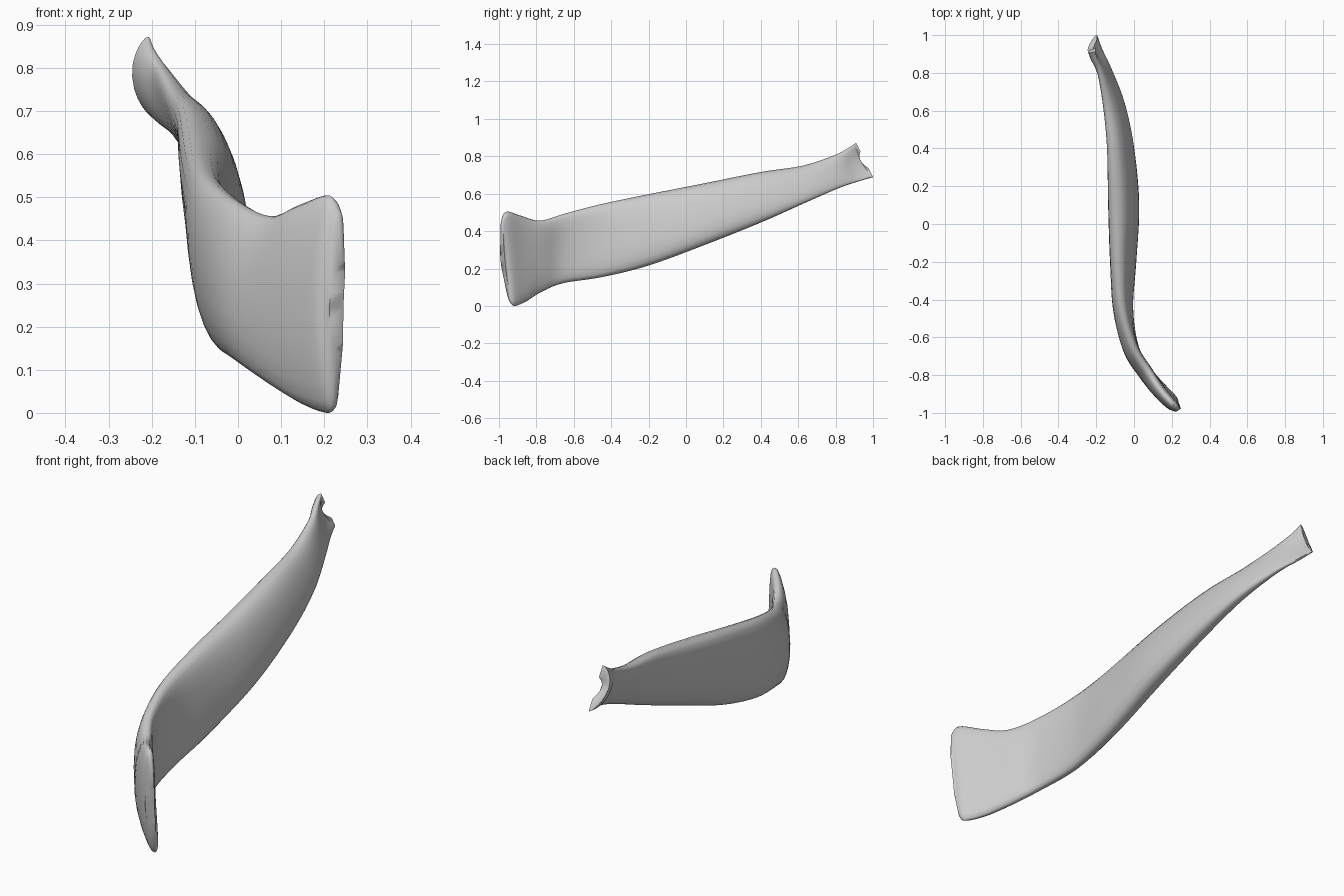
import bpy, bmesh, math
from mathutils import Vector

if "Cube" in bpy.data.objects:
    bpy.data.objects.remove(bpy.data.objects["Cube"])

# Stations along the blade: lower edge xyz, upper edge xyz, thickness, sideways bow
STATIONS = [
    (.226, -.945, .035, .238, -.985, .465, .040, -.012),
    (.212, -.920, .004, .212, -.96, .508, .064, -.016),
    (.148, -.86, .025, .140, -.88, .485, .076, -.016),
    (.070, -.78, .075, .075, -.78, .460, .080, -.014),
    (.002, -.66, .125, -.005, -.65, .497, .084, -.016),
    (-.034, -.45, .158, -.065, -.45, .549, .098, -.010),
    (-.030, -.20, .220, -.085, -.20, .601, .122, 0),
    (-.020, .10, .330, -.092, .10, .660, .140, .002),
    (-.036, .40, .450, -.110, .40, .720, .115, .003),
    (-.070, .63, .552, -.140, .62, .753, .085, .000),
    (-.130, .82, .635, -.175, .79, .808, .054, -.006),
    (-.175, .93, .672, -.200, .87, .850, .042, -.020),
    (-.198, 1.0, .692, -.208, .91, .876, .032, -.028),
]
STEPS, HALF = 5, 12


def spline(rows, i, t):
    p = [rows[max(0, min(len(rows) - 1, i + k))] for k in (-1, 0, 1, 2)]
    return [0.5 * (2 * b + (c - a) * t + (2 * a - 5 * b + 4 * c - d) * t * t
                   + (3 * b - a - 3 * c + d) * t ** 3) for a, b, c, d in zip(*p)]


rows = [spline(STATIONS, i, k / STEPS)
        for i in range(len(STATIONS) - 1) for k in range(STEPS)] + [list(STATIONS[-1])]
mids = [(Vector(r[:3]) + Vector(r[3:6])) / 2 for r in rows]

# Loft flattened oval sections along the blade
bm = bmesh.new()
rings = []
for i, r in enumerate(rows):
    low, high = Vector(r[:3]), Vector(r[3:6])
    tan = mids[min(i + 1, len(rows) - 1)] - mids[max(i - 1, 0)]
    side = Vector((tan.y, -tan.x, 0)).normalized()
    back = max(0, (i - len(rows) + 11) / 10)
    ring = []
    for k in range(2 * HALF):
        a = math.pi * k / HALF
        c, s = math.cos(a), math.sin(a)
        h = math.copysign(abs(c) ** .85, c)
        w = math.copysign(abs(s) ** .8, s)
        arch = 1 - h * h
        co = low.lerp(high, .5 + .5 * h) + side * (w * r[6] / 2 + arch * r[7])
        co.y -= .02 * arch * back
        ring.append(bm.verts.new(co))
    rings.append(ring)
n = 2 * HALF
for a, b in zip(rings, rings[1:]):
    for k in range(n):
        bm.faces.new((a[k], a[(k + 1) % n], b[(k + 1) % n], b[k]))


# Close both ends: a rounded rim in front, a flat cut at the back
def shrunk(ring, scale, push):
    out = []
    for k in range(n):
        opposite = ring[(HALF - k) % n]   # same height, other side
        centre = (ring[k].co + opposite.co) / 2
        out.append(bm.verts.new(centre + (ring[k].co - centre) * scale + push))
    return out


front = shrunk(rings[0], .5, Vector((.006, -.008, 0)))
back = shrunk(rings[-1], .5, Vector((0, 0, 0)))
for rim, inner in ((rings[0], front), (rings[-1], back)):
    for k in range(n):
        bm.faces.new((rim[k], rim[(k + 1) % n], inner[(k + 1) % n], inner[k]))
    for k in range(HALF):
        j = (k + 1) % n
        bm.faces.new((inner[k], inner[j], inner[-j % n], inner[-k % n])
                     if 0 < k < HALF - 1 else
                     ((inner[0], inner[1], inner[-1]) if k == 0 else
                      (inner[HALF - 1], inner[HALF], inner[HALF + 1])))
# Section height runs 0..HALF, so mirrored points share height
bmesh.ops.remove_doubles(bm, verts=bm.verts, dist=.0002)
bmesh.ops.recalc_face_normals(bm, faces=bm.faces)

mesh = bpy.data.meshes.new("curved_blade")
bm.to_mesh(mesh)
bm.free()
mesh.update()
low_z = min(v.co.z for v in mesh.vertices)
for v in mesh.vertices:
    v.co.z -= low_z
blade = bpy.data.objects.new("curved_blade", mesh)
bpy.context.collection.objects.link(blade)
bpy.context.view_layer.objects.active = blade
blade.select_set(True)
bpy.ops.object.shade_smooth_by_angle(angle=math.radians(65))
